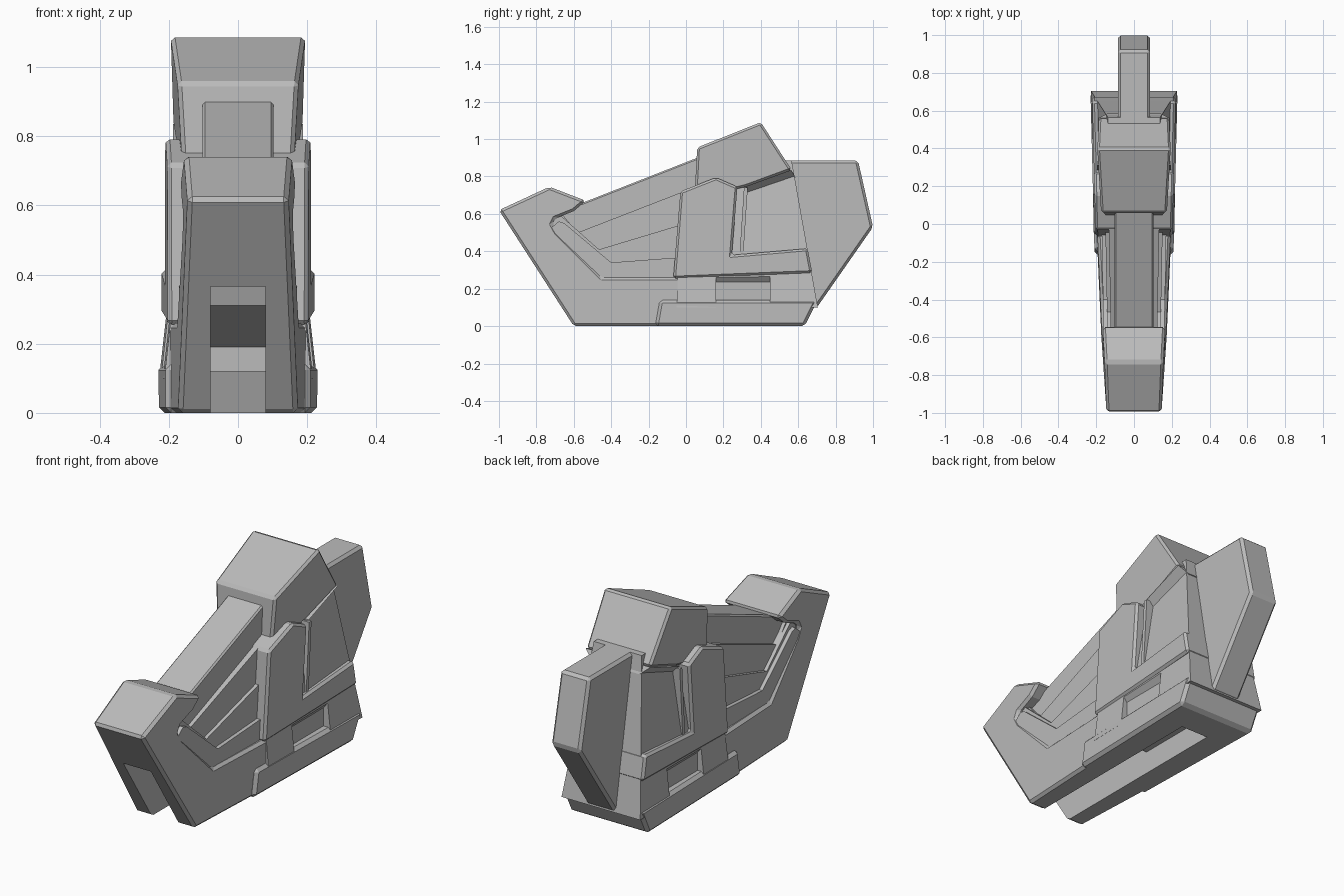
import bpy
import bmesh

if "Cube" in bpy.data.objects:
    bpy.data.objects.remove(bpy.data.objects["Cube"])

grey = bpy.data.materials.new("warm grey metal")
grey.use_nodes = True
grey.diffuse_color = (0.5, 0.5, 0.5, 1)
grey.node_tree.nodes["Principled BSDF"].inputs["Base Color"].default_value = (0.5, 0.5, 0.5, 1)


def loft(name, ring_a, ring_b):
    """Solid between two matching rings of points."""
    bm = bmesh.new()
    a = [bm.verts.new(p) for p in ring_a]
    b = [bm.verts.new(p) for p in ring_b]
    bm.faces.new(a)
    bm.faces.new(b[::-1])
    for i in range(len(a)):
        j = (i + 1) % len(a)
        bm.faces.new((a[i], b[i], b[j], a[j]))
    bmesh.ops.recalc_face_normals(bm, faces=bm.faces)
    mesh = bpy.data.meshes.new(name)
    bm.to_mesh(mesh)
    bm.free()
    mesh.materials.append(grey)
    ob = bpy.data.objects.new(name, mesh)
    bpy.context.collection.objects.link(ob)
    return ob


def apply(ob, mod):
    bpy.context.view_layer.objects.active = ob
    bpy.ops.object.modifier_apply(modifier=mod.name)


def prism(name, profile, width, bevel=0.0):
    """Side profile (y, z); half width = a + b*y + c*z, mirrored in x."""
    a, b, c = width
    half = [a + b * y + c * z for y, z in profile]
    ob = loft(name, [(h, y, z) for h, (y, z) in zip(half, profile)],
              [(-h, y, z) for h, (y, z) in zip(half, profile)])
    if bevel:
        mod = ob.modifiers.new("bevel", "BEVEL")
        mod.width = bevel
        mod.segments = 1
        mod.limit_method = "ANGLE"
        apply(ob, mod)
    return ob


def cut(ob, cutter):
    mod = ob.modifiers.new("cut", "BOOLEAN")
    mod.operation = "DIFFERENCE"
    mod.solver = "EXACT"
    mod.object = cutter
    apply(ob, mod)


# Toe shell with the open channel on each side
toe = prism("toe_shell", [
    (-0.6, 0), (-1, 0.62), (-0.73, 0.745), (-0.535, 0.67), (-0.6, 0.615),
    (-0.7, 0.575), (-0.715, 0.545), (-0.69, 0.5), (-0.45, 0.26),
    (-0.03, 0.26), (-0.03, 0)], (0.2, 0.045, -0.015), 0.014)

# Stepped side ledges, each higher one set further in
ledges = [
    ("lower_ledge", [(-0.68, 0.56), (-0.65, 0.55), (-0.4, 0.34), (0, 0.37), (0, 0.2), (-0.45, 0.2), (-0.75, 0.5)], 0.172),
    ("middle_ledge", [(-0.68, 0.6), (-0.465, 0.41), (0, 0.55), (0, 0.3), (-0.4, 0.3), (-0.75, 0.5)], 0.152),
    ("upper_ledge", [(-0.68, 0.62), (-0.58, 0.5), (0, 0.725), (0, 0.4), (-0.4, 0.36), (-0.75, 0.5)], 0.134),
]
parts = [prism(n, p, (w, 0.02, 0)) for n, p, w in ledges]

# Sloping centre beam
parts.append(prism("centre_beam", [
    (-0.75, 0.3), (-0.7, 0.602), (0.06, 0.9), (0.35, 0.9), (0.35, 0.1), (-0.5, 0.1)],
    (0.103, 0, 0), 0.008))

# Main body behind the side plates
body = prism("ankle_body", [
    (-0.05, 0.1), (-0.03, 0.7), (0.05, 0.75), (0.3, 0.885), (0.565, 0.885),
    (0.705, 0.1)], (0.225, 0.02, -0.11))

# Base rail around the heel
base = prism("base_rail", [
    (-0.165, 0), (-0.14, 0.14), (0.705, 0.14), (0.635, 0)], (0.213, 0.025, 0), 0.016)

# Raised side plate with rear arm
prism("side_plate", [
    (-0.068, 0.255), (-0.03, 0.72), (0.16, 0.795), (0.275, 0.745), (0.245, 0.38),
    (0.65, 0.415), (0.675, 0.285)], (0.205, 0.025, 0), 0.012)

# Upright rib beside the side plate
prism("side_rib", [(0.285, 0.36), (0.31, 0.74), (0.33, 0.74), (0.305, 0.36)], (0.195, 0, 0))

# Ankle cap with sloped underside
prism("ankle_cap", [
    (0.045, 0.68), (0.06, 0.955), (0.4, 1.09), (0.565, 0.835), (0.32, 0.745)],
    (0.12, 0.037, 0.055), 0.012)
prism("cap_underside", [
    (0.32, 0.7), (0.32, 0.747), (0.562, 0.835), (0.585, 0.795)], (-0.445, -0.36, 1.0))

# Heel fin
prism("heel_fin", [
    (0.45, 0.885), (0.92, 0.885), (1, 0.53), (0.7, 0.1), (0.45, 0.1)], (0.085, 0, 0), 0.014)

# Stepped slot under the foot, open at the toe
slot = prism("slot_cutter", [
    (-1.1, -0.1), (-1.1, 0.365), (-0.35, 0.365), (-0.33, 0.31), (0, 0.19),
    (0, 0.12), (0.42, 0.12), (0.5, -0.1)], (0.08, 0, 0))
slot.hide_render = True
for part in [toe, body, base] + parts:
    cut(part, slot)

# Shallow notches with a sloping top, one on each side
for side in (1, -1):
    ring = [(0.18, 0.1), (0.18, 0.235), (0.225, 0.29), (0.3, 0.29), (0.3, 0.1)]
    notch = loft("notch_cutter", [(side * x, 0.16, z) for x, z in ring],
                 [(side * x, 0.45, z) for x, z in ring])
    notch.hide_render = True
    cut(body, notch)
    bpy.data.objects.remove(notch)
bpy.data.objects.remove(slot)
